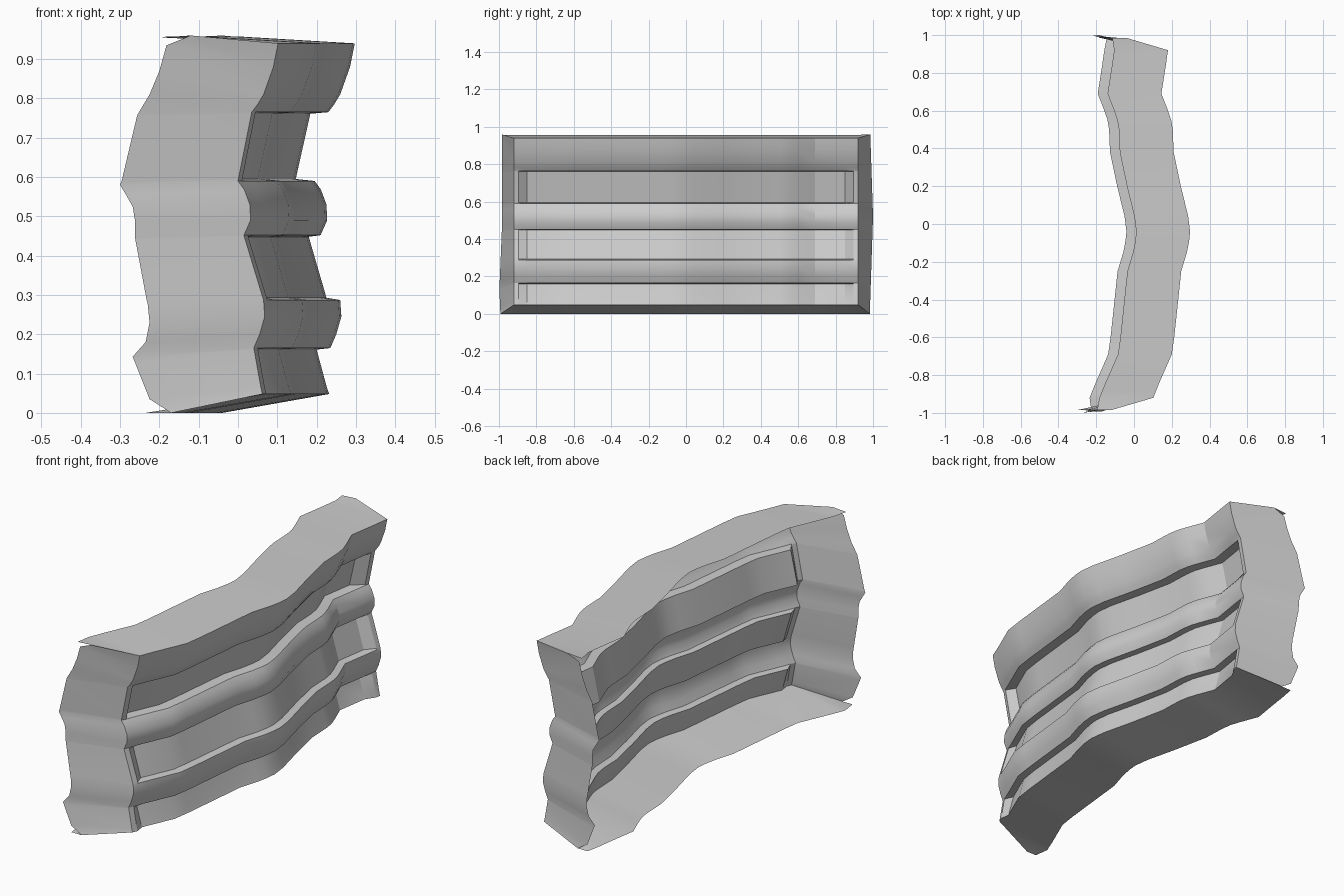
import bpy, bmesh
from math import radians

# Front cross-section (x, z) at its furthest point, from top rear lip to bottom rear lip
front = [(.012, .957), (.297, .94), (.285, .88), (.26, .81), (.245, .785), (.23, .765),
         (.229, .761), (.196, .595), (.195, .59), (.211, .568), (.225, .53), (.227, .49),
         (.21, .452), (.211, .448), (.258, .293), (.26, .287), (.263, .245), (.25, .2),
         (.235, .165), (.236, .161), (.253, .065), (.257, .048), (-.04, 0)]
# Rows pressed back to form the three long recesses
press = {6: .045, 7: .049, 13: .031, 14: .033, 19: .036, 20: .027, 21: .025}
# Rear edge (x, z) of the wrapped end panel, row by row
rear = [(-.195, .955), (-.12, .96), (-.182, .935), (-.2, .87), (-.225, .81), (-.255, .76),
        (-.257, .755), (-.296, .59), (-.3, .58), (-.285, .555), (-.268, .525), (-.262, .49),
        (-.262, .445), (-.261, .44), (-.232, .285), (-.23, .28), (-.225, .23), (-.235, .18),
        (-.268, .143), (-.262, .128), (-.225, .035), (-.17, 0), (-.225, 0)]
# Plan curve (y, x) of the top front edge
plan = [(-.92, .102), (-.895, .112), (-.85, .13), (-.69, .20), (-.6, .213), (-.25, .25),
        (-.15, .28), (-.09, .292), (-.04, .297), (.04, .287), (.2, .248), (.38, .21),
        (.5, .205), (.55, .197), (.6, .18), (.69, .145), (.85, .17), (.895, .176), (.92, .18)]


def section(y, x):
    depth = 1 if abs(y) < .88 else 0
    return [(px + x - .297 - press.get(i, 0) * depth, y, pz)
            for i, (px, pz) in enumerate(front)]


def end_edge(side):
    shift = 0 if side < 0 else .08
    pts = []
    for px, pz in rear:
        if side > 0:
            y = .985 + .015 * (1 - abs(pz - .52) / .45)
        else:
            y = -.985 - .013 * max(0, 1 - abs(pz - .13) / .3)
        pts.append((px + shift, y, pz))
    return pts


# Open shell: end edge, swept sections, end edge
columns = [end_edge(-1)] + [section(y, x) for y, x in plan] + [end_edge(1)]
bm = bmesh.new()
grid = [[bm.verts.new(p) for p in col] for col in columns]
for a, b in zip(grid, grid[1:]):
    for i in range(len(a) - 1):
        bm.faces.new((a[i], a[i + 1], b[i + 1], b[i]))
mesh = bpy.data.meshes.new("panel_shell")
bm.to_mesh(mesh)
bm.free()
shell = bpy.data.objects.new("panel_shell", mesh)
bpy.context.collection.objects.link(shell)
bpy.context.view_layer.objects.active = shell
shell.select_set(True)
bpy.ops.object.shade_smooth_by_angle(angle=radians(28))
